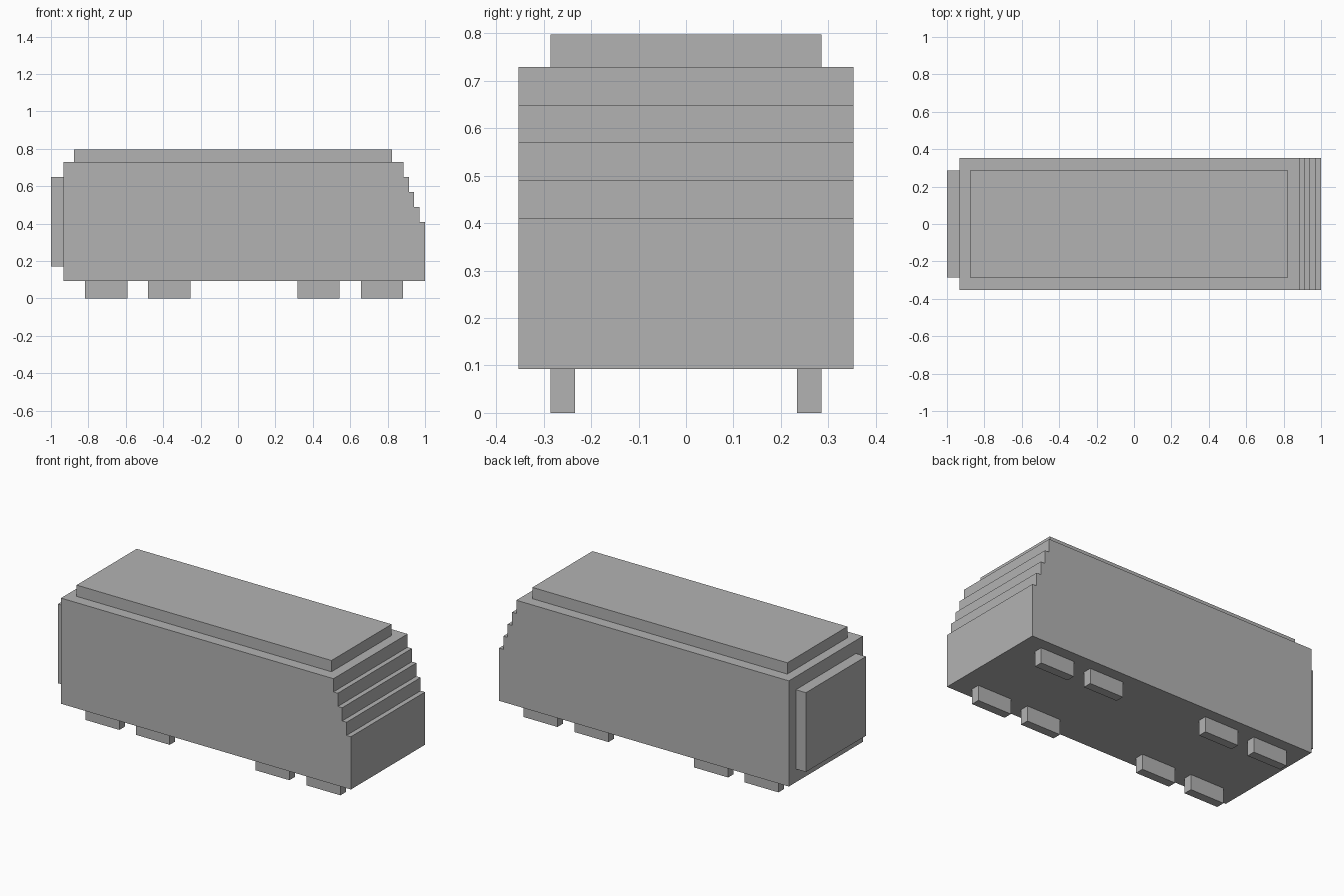
import bpy
import bmesh

cube = bpy.data.objects.get("Cube")
if cube:
    bpy.data.objects.remove(cube, do_unlink=True)

# Single plain grey for the whole model
grey = bpy.data.materials.new("plain grey")
grey.use_nodes = True
colour = (0.45, 0.45, 0.45, 1)
grey.diffuse_color = colour
grey.node_tree.nodes["Principled BSDF"].inputs["Base Color"].default_value = colour


def extrude_profile(name, profile, y0, y1):
    """Flat-shaded solid from an (x, z) outline swept along y."""
    bm = bmesh.new()
    face = bm.faces.new([bm.verts.new((x, y0, z)) for x, z in profile])
    swept = bmesh.ops.extrude_face_region(bm, geom=[face])["geom"]
    verts = [v for v in swept if isinstance(v, bmesh.types.BMVert)]
    bmesh.ops.translate(bm, vec=(0, y1 - y0, 0), verts=verts)
    bmesh.ops.recalc_face_normals(bm, faces=bm.faces)
    mesh = bpy.data.meshes.new(name)
    bm.to_mesh(mesh)
    bm.free()
    mesh.materials.append(grey)
    obj = bpy.data.objects.new(name, mesh)
    bpy.context.collection.objects.link(obj)
    return obj


def box(name, x0, x1, y0, y1, z0, z1):
    return extrude_profile(name, [(x0, z0), (x1, z0), (x1, z1), (x0, z1)], y0, y1)


# Body with a stepped nose: each step is lower and further forward
BOTTOM, TOP, REAR, HALF_WIDTH = 0.092, 0.729, -0.933, 0.353
outline = [(REAR, BOTTOM), (1.0, BOTTOM)]
for i in range(4):
    z = 0.41 + 0.0797 * i
    outline += [(1.0 - 0.029 * i, z), (1.0 - 0.029 * (i + 1), z)]
outline += [(0.884, TOP), (REAR, TOP)]
extrude_profile("body", outline, -HALF_WIDTH, HALF_WIDTH)

# Raised roof panel and rear end panel
box("roof_panel", -0.876, 0.824, -0.286, 0.286, TOP, 0.797)
box("rear_panel", -1.0, REAR, -0.286, 0.286, 0.172, 0.65)

# Four block wheels along each side
for i, x in enumerate((-0.704, -0.368, 0.43, 0.77), 1):
    for side, y in (("right", -0.26), ("left", 0.26)):
        box(f"wheel_{side}_{i}", x - 0.113, x + 0.113, y - 0.026, y + 0.026, 0, BOTTOM)
